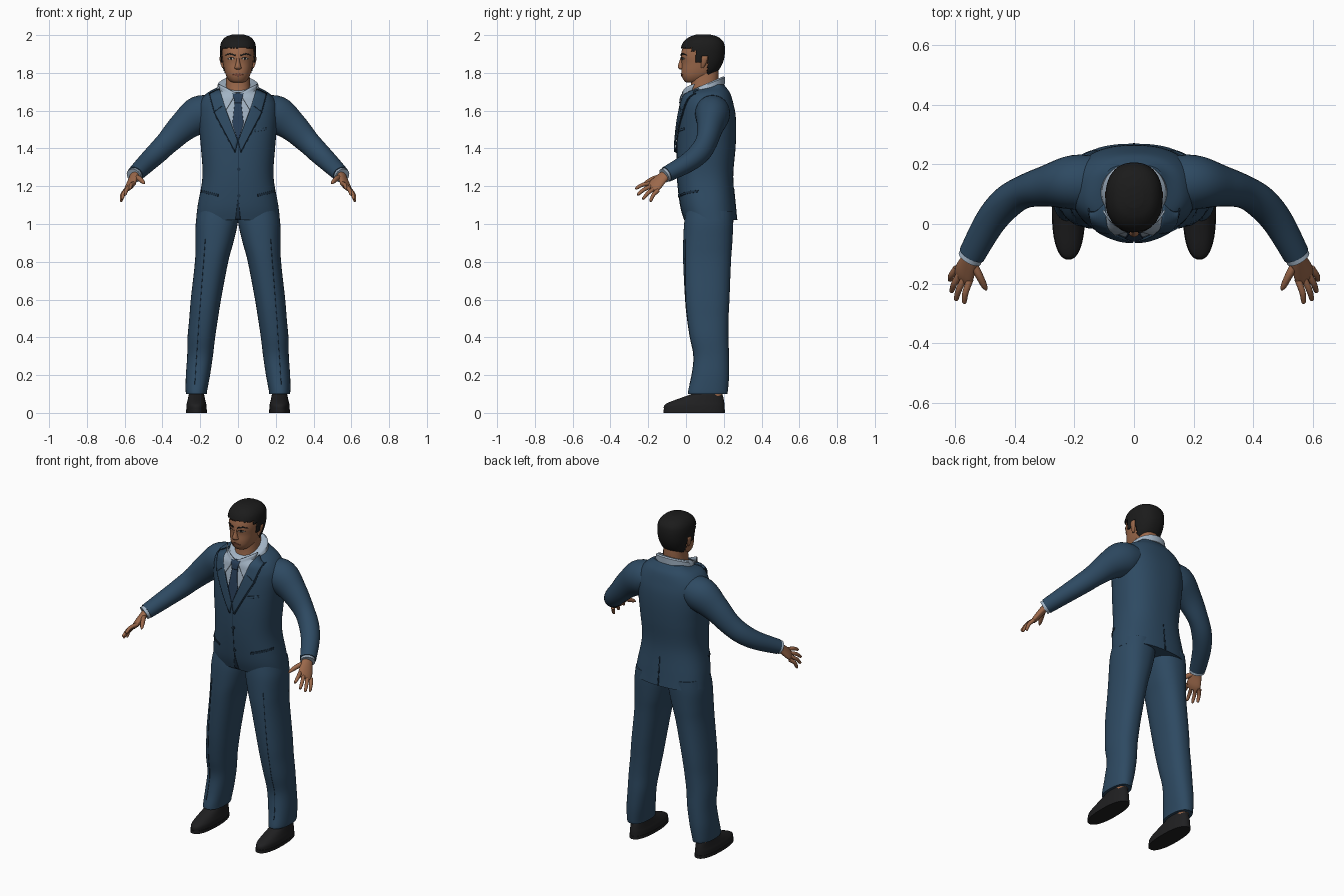
import bpy, bmesh, math, random
from mathutils import Vector

random.seed(4)
if "Cube" in bpy.data.objects:
    bpy.data.objects.remove(bpy.data.objects["Cube"], do_unlink=True)


def material(name, *rgb):
    m = bpy.data.materials.new(name)
    m.use_nodes = True
    m.diffuse_color = (*rgb, 1)
    m.node_tree.nodes["Principled BSDF"].inputs["Base Color"].default_value = (*rgb, 1)
    return m


SUIT = material("suit_blue", .027, .068, .122)
SEAM = material("seam_navy", .012, .03, .055)
SHIRT = material("shirt_pale_blue", .36, .45, .55)
TIE = material("tie_navy", .022, .05, .1)
SKIN = material("skin", .33, .14, .07)
LIPS = material("lips", .22, .075, .045)
HAIR = material("hair_black", .011, .011, .011)
SHOE = material("shoe_black", .014, .014, .015)
WHITE = material("eye_white", .5, .47, .42)


def smooth_rows(pts, k=5):
    """Catmull-Rom interpolation through tuples of any length."""
    out = []
    for i in range(len(pts) - 1):
        a, b, c, d = pts[max(i - 1, 0)], pts[i], pts[i + 1], pts[min(i + 2, len(pts) - 1)]
        for j in range(k):
            t = j / k
            out.append(tuple(q + .5 * t * (r - p + t * (2 * p - 5 * q + 4 * r - s + t * (3 * (q - r) + s - p)))
                             for p, q, r, s in zip(a, b, c, d)))
    return out + [tuple(pts[-1])]


def build(name, rows, mat, mirror=False, closed=True, thick=0, keep=None):
    """Skin a grid of points; closed rows become capped tubes."""
    for s, side in ((1, "left_"), (-1, "right_")) if mirror else ((1, ""),):
        bm = bmesh.new()
        grid = [[bm.verts.new((s * p[0], p[1], p[2])) for p in row] for row in rows]
        n = len(rows[0])
        for a, b in zip(grid, grid[1:]):
            for i in range(n if closed else n - 1):
                j = (i + 1) % n
                bm.faces.new((a[i], a[j], b[j], b[i]))
        if closed:
            bm.faces.new(grid[0][::-1])
            bm.faces.new(grid[-1])
        bmesh.ops.recalc_face_normals(bm, faces=bm.faces)
        if keep:
            drop = [f for f in bm.faces if not keep(f.calc_center_median())]
            bmesh.ops.delete(bm, geom=drop, context="FACES")
        me = bpy.data.meshes.new(side + name)
        bm.to_mesh(me)
        bm.free()
        me.materials.append(mat)
        me.polygons.foreach_set("use_smooth", [True] * len(me.polygons))
        me.set_sharp_from_angle(angle=math.radians(45))
        ob = bpy.data.objects.new(side + name, me)
        bpy.context.scene.collection.objects.link(ob)
        if thick:
            mod = ob.modifiers.new("thickness", "SOLIDIFY")
            mod.thickness, mod.offset = thick, 0


def power(v, e):
    return math.copysign(abs(v) ** e, v)


def loft(name, rings, mat, p=2.3, n=48, k=5, **kw):
    """Upright form from rings of (z, centre x, half width, front y, back y)."""
    rows = []
    for z, cx, hx, yf, yb in smooth_rows(rings, k):
        angs = [math.tau * i / n for i in range(n)]
        rows.append([(cx + hx * power(math.cos(a), 2 / p),
                      (yf + yb) / 2 + (yb - yf) / 2 * power(math.sin(a), 2 / p), z) for a in angs])
    build(name, rows, mat, **kw)


def tube(name, path, mat, ref=(0, 0, 1), n=20, **kw):
    """Tube along points of (x, y, z, radius along ref, radius across)."""
    pts = smooth_rows(path)
    rows = []
    for i, q in enumerate(pts):
        d = (Vector(pts[min(i + 1, len(pts) - 1)][:3]) - Vector(pts[max(i - 1, 0)][:3])).normalized()
        v = d.cross(Vector(ref)).normalized()
        u = v.cross(d)
        rows.append([Vector(q[:3]) + u * q[3] * math.cos(math.tau * j / n) + v * q[4] * math.sin(math.tau * j / n)
                     for j in range(n)])
    build(name, rows, mat, **kw)


def surface(rings, p=2.3, sign=-1):
    """Front (or back) y of a loft as a function of x and z."""
    fine = sorted(smooth_rows(rings))

    def f(x, z):
        z = min(max(z, fine[0][0]), fine[-1][0])
        for a, b in zip(fine, fine[1:]):
            if z <= b[0]:
                break
        t = (z - a[0]) / (b[0] - a[0])
        _, cx, hx, yf, yb = (u + (v - u) * t for u, v in zip(a, b))
        return (yf + yb) / 2 + sign * (yb - yf) / 2 * max(0, 1 - abs((x - cx) / hx) ** p) ** (1 / p)
    return f


def patch(name, edge_a, edge_b, surf, mat, off=.004, thick=.004, cols=8, **kw):
    """Thin plate between two (x, z) edges, laid on a surface."""
    def fine(e):
        return [(a[0] + (b[0] - a[0]) * t / 8, a[1] + (b[1] - a[1]) * t / 8)
                for a, b in zip(e, e[1:]) for t in range(8)] + [e[-1]]
    rows = []
    for a, b in zip(fine(edge_a), fine(edge_b)):
        row = [(a[0] + (b[0] - a[0]) * c / cols, a[1] + (b[1] - a[1]) * c / cols) for c in range(cols + 1)]
        rows.append([(x, surf(x, z) + off * (-1 if off_front(surf) else 1), z) for x, z in row])
    build(name, rows, mat, closed=False, thick=thick, **kw)


def off_front(surf):
    return surf is not jacket_back


def flip(edge):
    return [(-x, z) for x, z in edge]


# Jacket body
JACKET = [(1.02, 0, .222, -.008, .27), (1.1, 0, .213, -.03, .262), (1.25, 0, .188, -.047, .25),
          (1.4, 0, .196, -.049, .262), (1.5, 0, .205, -.042, .266), (1.58, 0, .21, -.032, .262),
          (1.64, 0, .203, -.02, .25), (1.69, 0, .168, -.003, .235), (1.72, 0, .116, .075, .215),
          (1.738, 0, .09, .13, .2)]
jacket_front = surface(JACKET, 2.4)
jacket_back = surface(JACKET, 2.4, 1)
loft("jacket_body", JACKET, SUIT, p=2.4, n=64)

# Sleeves and cuffs
tube("sleeve", [(.11, .14, 1.60, .075, .085), (.2, .14, 1.58, .1, .092), (.29, .128, 1.515, .08, .07),
                (.37, .108, 1.435, .064, .056), (.43, .07, 1.375, .058, .056), (.485, .005, 1.322, .051, .052),
                (.545, -.103, 1.263, .042, .045)], SUIT, n=32, mirror=True)
tube("shirt_cuff", [(.53, -.078, 1.277, .035, .036), (.552, -.116, 1.256, .039, .042)], SHIRT, mirror=True)

# Shirt front, tie, lapels and collar
v_edge = [(.1, 1.722), (.062, 1.60), (.002, 1.445)]
patch("shirt_front", flip(v_edge), v_edge, jacket_front, SHIRT, off=.003, cols=16)
tie_edge = [(.026, 1.69), (.017, 1.642), (.03, 1.53), (.003, 1.448)]
patch("tie", flip(tie_edge), tie_edge, jacket_front, TIE, off=.009, thick=.006)
patch("tie_knot", [(-.029, 1.692), (-.017, 1.64)], [(.029, 1.692), (.017, 1.64)], jacket_front, TIE,
      off=.013, thick=.008)
patch("lapel", [(.098, 1.715), (.062, 1.60), (.001, 1.44)], [(.15, 1.69), (.122, 1.585), (.014, 1.38)],
      jacket_front, SUIT, off=.011, thick=.008, mirror=True)
patch("lapel_edge", [(.15, 1.692), (.122, 1.586), (.014, 1.38)], [(.154, 1.69), (.126, 1.583), (.016, 1.376)],
      jacket_front, SEAM, off=.004, cols=1, mirror=True)
patch("lapel_notch", [(.085, 1.625), (.124, 1.598)], [(.085, 1.621), (.124, 1.594)], jacket_front, SEAM,
      off=.015, thick=.002, cols=1, mirror=True)


def wing_surface(x, z):
    band = .1025 - .11 * math.sqrt(max(0, 1 - (x / .113) ** 2))
    return min(jacket_front(x, z), band)


patch("collar_wing", [(.008, 1.692), (.065, 1.60)], [(.103, 1.742), (.07, 1.60)], wing_surface, SHIRT,
      off=.011, thick=.006, mirror=True)
collar = []
for z, y, rx, ry, tilt in ((1.69, .1, .116, .105, .05), (1.735, .105, .108, .102, .042), (1.742, .105, .098, .093, .04)):
    collar.append([(rx * math.cos(math.tau * i / 48), y + ry * math.sin(math.tau * i / 48),
                    z + tilt * math.sin(math.tau * i / 48)) for i in range(48)])
build("shirt_collar", collar, SHIRT)

# Jacket details
patch("front_opening", [(-.001, 1.44), (-.001, 1.13), (-.014, 1.022)], [(.002, 1.44), (.002, 1.13), (.014, 1.022)],
      jacket_front, SEAM, off=.001, thick=.002, cols=2)
patch("pocket_flap", [(.105, 1.158), (.195, 1.18)], [(.105, 1.146), (.195, 1.167)], jacket_front, SEAM,
      off=.003, mirror=True)
patch("breast_pocket", [(.09, 1.50), (.15, 1.51)], [(.09, 1.488), (.15, 1.498)], jacket_front, SUIT, off=.004)
patch("back_vent", [(-.002, 1.19), (-.004, 1.022)], [(.002, 1.19), (.004, 1.022)], jacket_back, SEAM,
      off=.001, thick=.002, cols=1)
for i, z in enumerate((1.29, 1.15)):
    y = jacket_front(0, z)
    tube(f"button_{i + 1}", [(.004, y + .004, z, .009, .009), (.004, y - .006, z, .009, .009)], SEAM)

# Trousers with front creases
LEG = [(1.07, .105, .108, 0, .25), (1.0, .113, .111, -.01, .25), (.9, .125, .1, -.015, .245),
       (.8, .14, .088, -.015, .238), (.6, .17, .08, -.005, .23), (.5, .182, .076, .005, .225),
       (.4, .194, .073, .02, .224), (.3, .201, .068, .04, .228), (.2, .212, .064, .03, .228),
       (.12, .22, .057, .012, .222), (.1, .22, .055, .01, .218)]
loft("trouser_leg", LEG, SUIT, mirror=True)
patch("trouser_crease", [(.172, .92), (.205, .5), (.228, .15)], [(.174, .92), (.207, .5), (.23, .15)],
      surface(LEG), SEAM, off=.001, thick=.002, cols=1, mirror=True)

# Ankles and shoes
loft("ankle", [(.06, .22, .037, .08, .19), (.13, .22, .037, .08, .195)], SKIN, mirror=True)
loft("shoe", [(.015, .22, .054, -.117, .204), (.04, .22, .053, -.115, .204), (.058, .22, .049, -.085, .202),
              (.08, .22, .044, -.025, .198), (.1, .22, .04, .03, .192), (.108, .22, .036, .05, .185)],
     SHOE, mirror=True)
loft("shoe_sole", [(0, .22, .056, -.12, .206), (.018, .22, .056, -.12, .206)], SHOE, mirror=True)

# Hands: palm, thumb and four fanned fingers
tube("palm", [(.54, -.09, 1.27, .028, .026), (.553, -.125, 1.245, .034, .02), (.57, -.165, 1.205, .042, .017),
              (.578, -.185, 1.187, .036, .011)], SKIN, ref=(-.055, -.045, .045), mirror=True)
tube("thumb", [(.546, -.125, 1.25, .014, .014), (.522, -.17, 1.24, .014, .013), (.503, -.208, 1.222, .01, .01),
               (.496, -.222, 1.213, .003, .003)], SKIN, n=12, mirror=True)
index, pinky = Vector((.55, -.185, 1.215)), Vector((.596, -.148, 1.178))
tips = {"index": (.572, -.268, 1.188), "middle": (.6, -.258, 1.155),
        "ring": (.615, -.23, 1.132), "little": (.62, -.19, 1.12)}
for i, (finger, tip) in enumerate(tips.items()):
    base, tip = index.lerp(pinky, i / 3), Vector(tip)
    bend = Vector((.005, -.003, .006))
    stops = ((base, .0115), (base.lerp(tip, .5) + bend, .0105), (base.lerp(tip, .92), .008), (tip, .003))
    tube(finger + "_finger", [(*q, r, r) for q, r in stops], SKIN, n=12, mirror=True)

# Neck and head
loft("neck", [(1.66, 0, .07, .015, .17), (1.72, 0, .066, .025, .168), (1.78, 0, .062, .03, .172),
              (1.84, 0, .06, .05, .17)], SKIN)
HEAD = [(1.748, 0, .022, .008, .06), (1.756, 0, .042, -.008, .09), (1.78, 0, .06, -.021, .13),
        (1.81, 0, .071, -.025, .163), (1.85, 0, .079, -.023, .185), (1.89, 0, .084, -.027, .195),
        (1.93, 0, .084, -.019, .196), (1.96, 0, .076, -.004, .187), (1.983, 0, .055, .025, .16),
        (1.995, 0, .022, .06, .12)]
loft("head", HEAD, SKIN)
face = surface(HEAD)

# Short hair with a ragged hairline
def in_hair(c):
    limits = ((.03, 1.932), (.055, 1.915), (.082, 1.855), (.115, 1.888), (1, 1.795))
    return c.z > next(z for y, z in limits if c.y < y) + random.uniform(-.004, .004)


loft("hair", [(z + .005, 0, hx + .008, yf - .005, yb + .007) for z, _, hx, yf, yb in HEAD], HAIR,
     n=80, k=7, thick=.006, keep=in_hair)

# Face details
loft("nose", [(1.817, 0, .008, -.03, 0), (1.825, 0, .019, -.041, 0), (1.838, 0, .015, -.043, 0),
              (1.865, 0, .009, -.034, 0), (1.888, 0, .009, -.027, 0)], SKIN, n=24)
loft("ear", [(1.825, .077, .006, .08, .092), (1.85, .084, .009, .079, .107), (1.88, .089, .009, .081, .115),
             (1.895, .085, .005, .088, .108)], SKIN, n=24, mirror=True)
patch("eyebrow", [(.014, 1.897), (.045, 1.905), (.066, 1.895)], [(.014, 1.889), (.045, 1.898), (.066, 1.892)],
      face, HAIR, off=.002, mirror=True)
patch("eye", [(.02, 1.876), (.037, 1.882), (.054, 1.876)], [(.02, 1.874), (.037, 1.869), (.054, 1.874)],
      face, WHITE, off=.001, thick=.002, mirror=True)
patch("iris", [(.031, 1.881), (.043, 1.881)], [(.031, 1.87), (.043, 1.87)], face, HAIR, off=.003,
      thick=.002, mirror=True)
patch("upper_lid", [(.018, 1.877), (.037, 1.885), (.056, 1.877)], [(.018, 1.875), (.037, 1.881), (.056, 1.875)],
      face, HAIR, off=.003, thick=.002, mirror=True)
patch("mouth", [(-.03, 1.791), (0, 1.798), (.03, 1.791)], [(-.03, 1.789), (0, 1.781), (.03, 1.789)],
      face, LIPS, off=.002)
